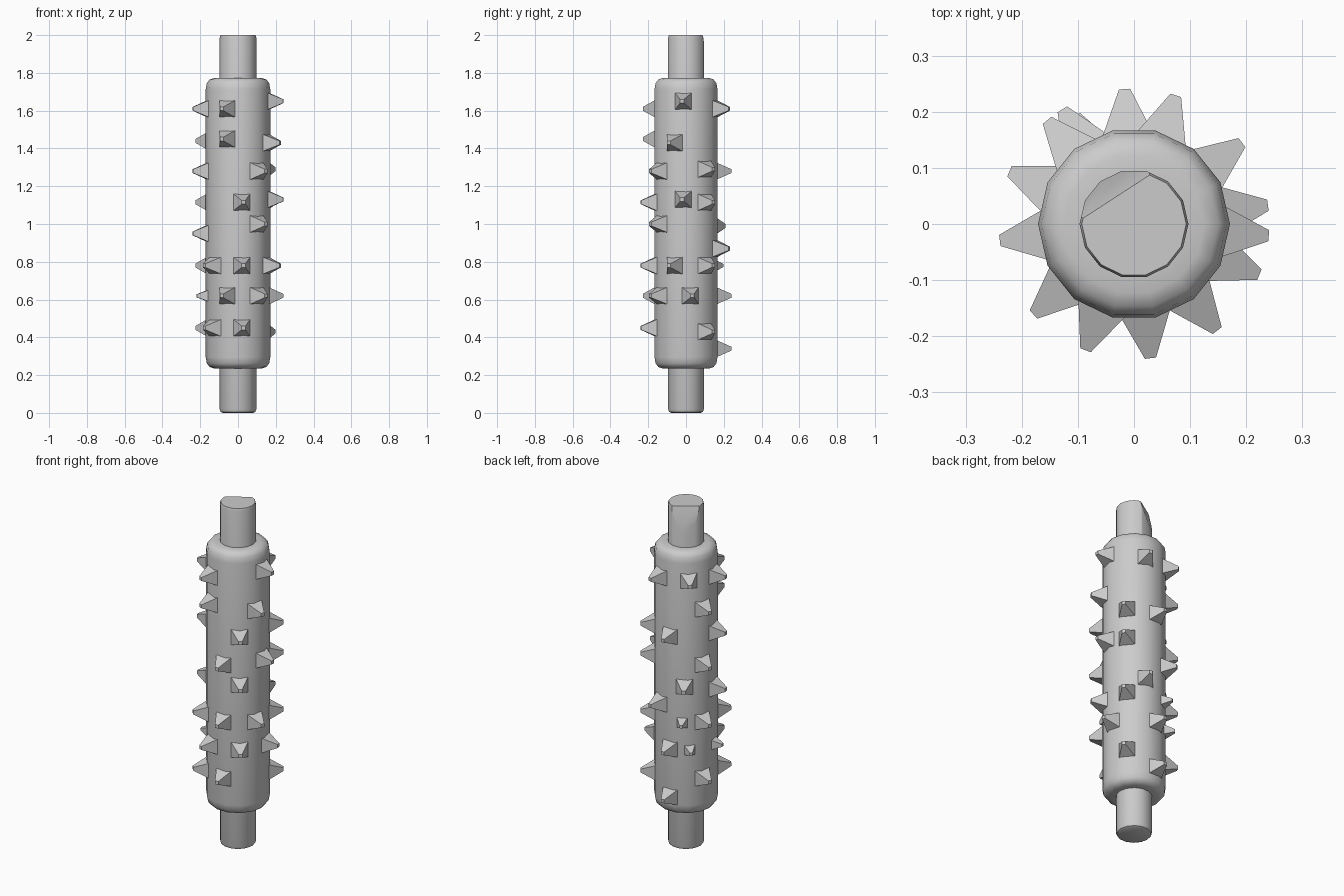
import bpy, bmesh
from math import radians, cos, sin, pi
from mathutils import Vector, Matrix

if "Cube" in bpy.data.objects:
    bpy.data.objects.remove(bpy.data.objects["Cube"])


def finish(bm, name, angle=40):
    bmesh.ops.recalc_face_normals(bm, faces=bm.faces)
    me = bpy.data.meshes.new(name)
    bm.to_mesh(me)
    bm.free()
    ob = bpy.data.objects.new(name, me)
    bpy.context.collection.objects.link(ob)
    bpy.ops.object.select_all(action='DESELECT')
    ob.select_set(True)
    bpy.context.view_layer.objects.active = ob
    bpy.ops.object.shade_smooth_by_angle(angle=radians(angle))
    return ob


def lathe(profile, sides):
    bm = bmesh.new()
    rings = [[bm.verts.new((r * cos(2 * pi * i / sides), r * sin(2 * pi * i / sides), z))
              for i in range(sides)] for r, z in profile]
    for a, b in zip(rings, rings[1:]):
        for i in range(sides):
            j = (i + 1) % sides
            bm.faces.new((a[i], a[j], b[j], b[i]))
    bm.faces.new(rings[0][::-1])
    bm.faces.new(rings[-1])
    return bm


# Thin shaft through the roller, with a chipped corner at the top back left
bm = lathe([(.08, 0), (.092, .006), (.097, .02), (.097, 1.985), (.093, 2)], 14)
az = radians(123)
out = Vector((cos(az), sin(az), 0))
cut = bmesh.ops.bisect_plane(bm, geom=bm.verts[:] + bm.edges[:] + bm.faces[:],
                             plane_co=out * .058 + Vector((0, 0, 2)),
                             plane_no=out * .15 + Vector((0, 0, .039)), clear_outer=True)
bmesh.ops.holes_fill(bm, edges=[e for e in bm.edges if e.is_boundary])
finish(bm, "shaft")

# Thick roller body with rounded shoulders
end = [(.08, .235), (.125, .235), (.15, .243), (.165, .262), (.171, .295)]
finish(lathe(end + [(r, 2.008 - z) for r, z in reversed(end)], 14), "roller_body", 50)

# Blunt four-sided spikes: angle around the body -> heights
spikes = {
    -138: [.78, .45],
    -111: [1.61, 1.45, .62],
    -83: [1.115, .78, .45],
    -52: [1.28, 1.0, .62],
    -22: [1.43, .78],
    -5: [1.65, 1.13],
    8: [.62],
    37: [1.29, 1.115, .78, .43],
    72: [1.61, .87],
    94: [1.28, .62, .34],
    122: [.99],
    130: [1.61],
    157: [1.44, 1.115, .78, .45],
    187: [1.61, 1.28, .95],
}
# Smaller broken spikes
stubs = {118: [.78], 132: [.62], 187: [.62]}


def add_spikes(bm, table, half, tip, reach):
    for deg, heights in table.items():
        for z in heights:
            m = Matrix.Translation((0, 0, z)) @ Matrix.Rotation(radians(deg), 4, 'Z')
            lo, hi = [[bm.verts.new(m @ Vector((r, sy * h, sz * h)))
                       for sy, sz in ((-1, -1), (1, -1), (1, 1), (-1, 1))]
                      for r, h in ((.148, half), (reach, tip))]
            bm.faces.new(lo[::-1])
            bm.faces.new(hi)
            for i in range(4):
                j = (i + 1) % 4
                bm.faces.new((lo[i], lo[j], hi[j], hi[i]))


bm = bmesh.new()
add_spikes(bm, spikes, .05, .01, .241)
add_spikes(bm, stubs, .035, .008, .22)
finish(bm, "spikes", 30)
